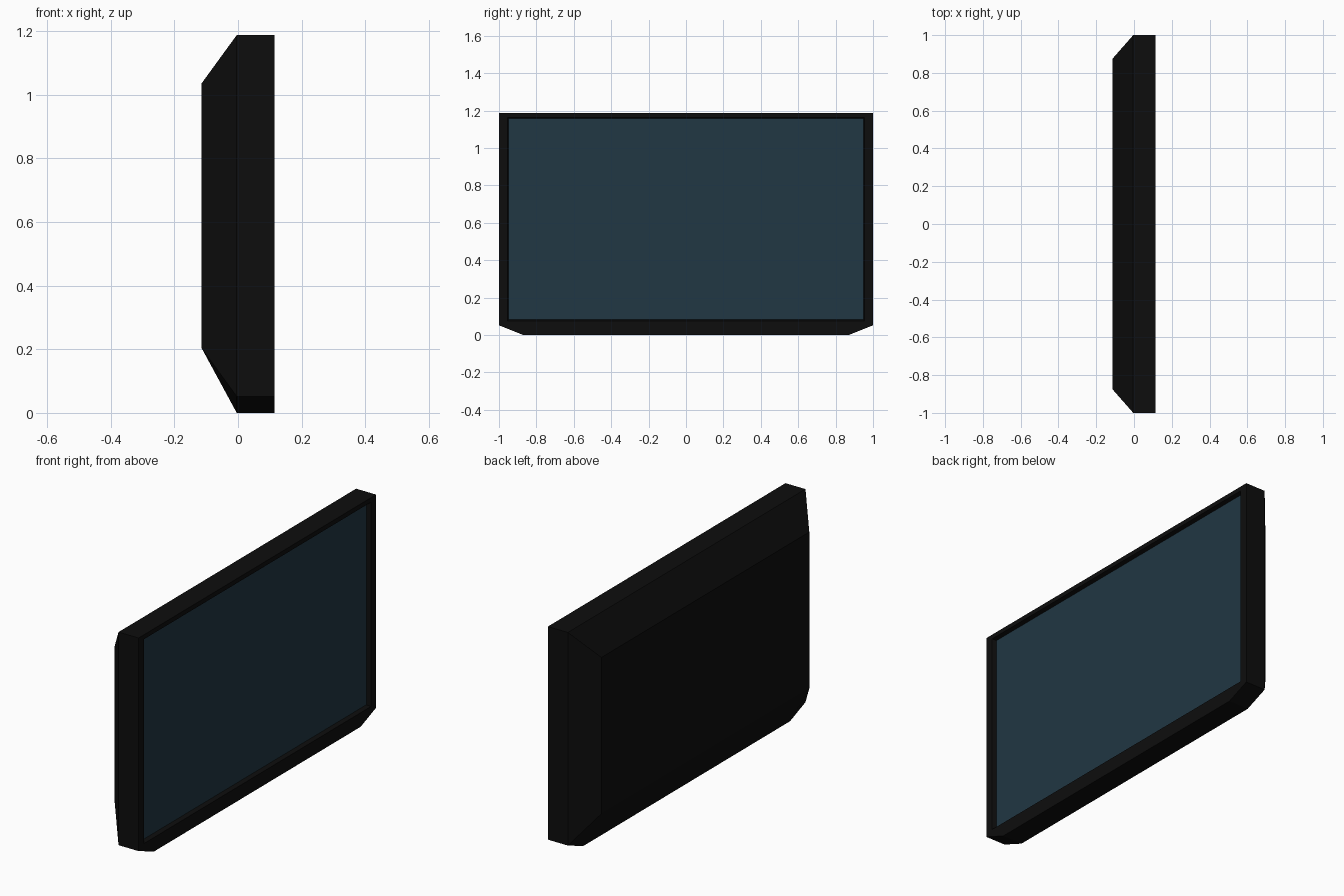
import bpy, bmesh

if "Cube" in bpy.data.objects:
    bpy.data.objects.remove(bpy.data.objects["Cube"])


def material(name, color):
    m = bpy.data.materials.new(name)
    m.diffuse_color = (*color, 1)
    m.use_nodes = True
    m.node_tree.nodes["Principled BSDF"].inputs["Base Color"].default_value = m.diffuse_color
    return m


def rect(x, half, z0, z1):
    return [(x, -half, z0), (x, half, z0), (x, half, z1), (x, -half, z1)]


def outline(x):
    # frame outline with clipped bottom corners
    half = [(0.87, 0.0), (1.0, 0.052), (1.0, 1.187)]
    return [(x, y, z) for y, z in half] + [(x, -y, z) for y, z in reversed(half)]


def make(name, rings, links, caps, mat):
    """Join successive rings; links pair corner indices of neighbouring rings."""
    bm = bmesh.new()
    vs = [[bm.verts.new(p) for p in r] for r in rings]
    for a, b, link in zip(vs, vs[1:], links):
        n = len(link)
        for k in range(n):
            (i, j), (p, q) = link[k], link[(k + 1) % n]
            bm.faces.new(dict.fromkeys([a[i], a[p], b[q], b[j]]))
    for c in caps:
        bm.faces.new(vs[c])
    bmesh.ops.recalc_face_normals(bm, faces=bm.faces)
    me = bpy.data.meshes.new(name)
    bm.to_mesh(me)
    bm.free()
    me.materials.append(mat)
    ob = bpy.data.objects.new(name, me)
    bpy.context.collection.objects.link(ob)
    return ob


black = material("black_plastic", (0.004, 0.004, 0.004))
glass = material("dark_glass", (0.015, 0.038, 0.056))

# Casing: tapered back, straight frame, bezel and recess
to_rect = [1, 1, 2, 3, 0, 0]
narrow_to_wide = [(r, i) for i, r in enumerate(to_rect)]
wide_to_narrow = [(i, r) for i, r in enumerate(to_rect)]
same6 = [(i, i) for i in range(6)]
same4 = [(i, i) for i in range(4)]
rings = [
    rect(-0.114, 0.875, 0.203, 1.036),
    outline(-0.004),
    outline(0.114),
    rect(0.114, 0.955, 0.075, 1.163),
    rect(0.092, 0.948, 0.082, 1.157),
]
make("casing", rings, [narrow_to_wide, same6, wide_to_narrow, same4], [0, 4], black)

# Screen just in front of the recess floor
make("screen", [rect(0.093, 0.948, 0.082, 1.157)], [], [0], glass)
